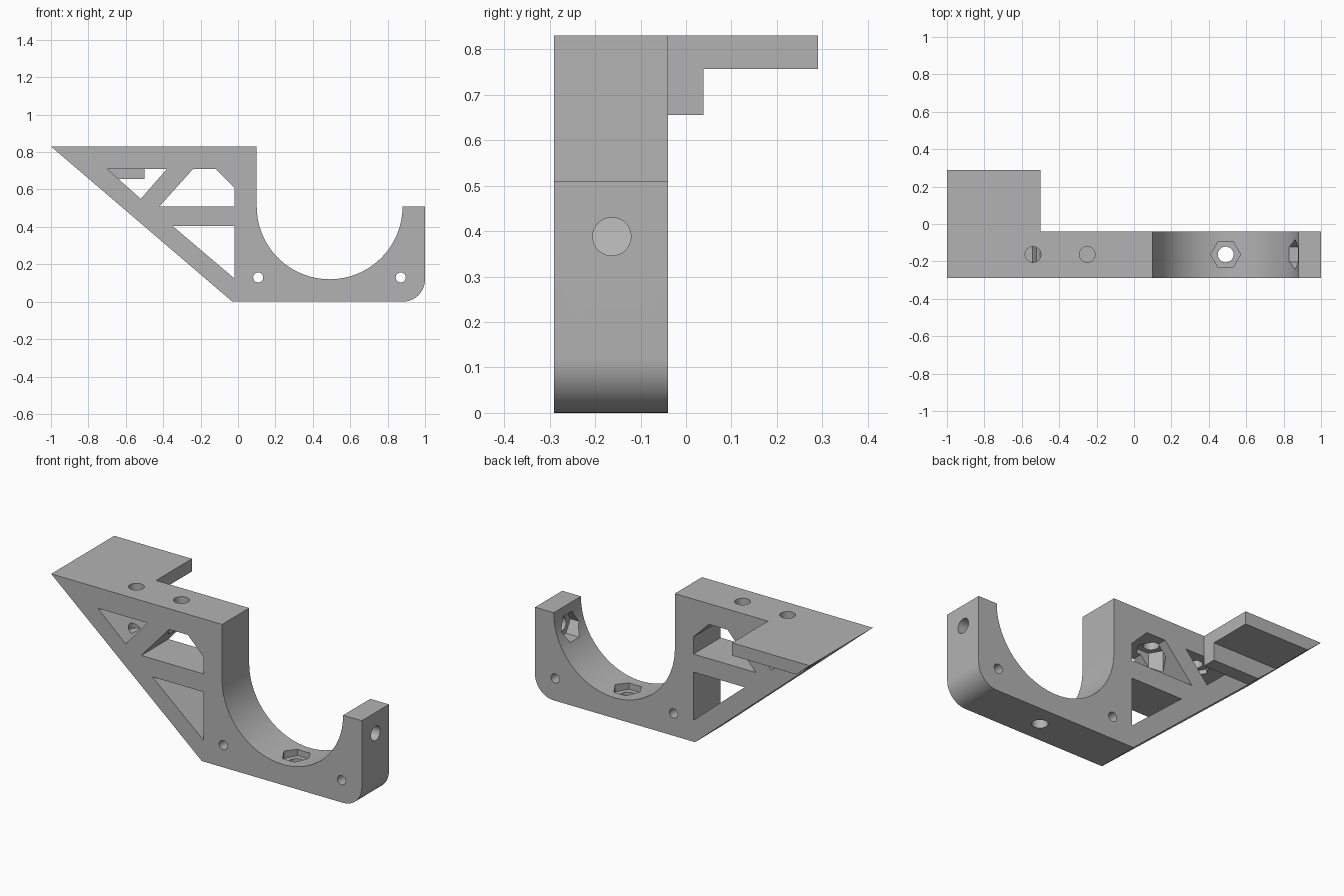
import bpy, bmesh
from math import sin, cos, pi

if "Cube" in bpy.data.objects:
    bpy.data.objects.remove(bpy.data.objects["Cube"], do_unlink=True)

grey = bpy.data.materials.new("plain grey")
grey.use_nodes = True
grey.diffuse_color = (0.45, 0.45, 0.45, 1)
grey.node_tree.nodes["Principled BSDF"].inputs["Base Color"].default_value = (0.45, 0.45, 0.45, 1)

# Where the 2D profile (u, v) and extrusion t land in space for each axis
AXES = {"x": lambda u, v, t: (t, u, v),
        "y": lambda u, v, t: (u, t, v),
        "z": lambda u, v, t: (u, v, t)}


def arc(cx, cy, r, start, end, steps):
    return [(cx + r * cos(start + (end - start) * i / steps),
             cy + r * sin(start + (end - start) * i / steps)) for i in range(steps + 1)]


def ngon(cx, cy, r, sides):
    return arc(cx, cy, r, 0, 2 * pi, sides)[:-1]


def prism(name, points, axis, lo, hi):
    """Extrude a flat profile along an axis."""
    bm = bmesh.new()
    rings = [[bm.verts.new(AXES[axis](u, v, t)) for u, v in points] for t in (lo, hi)]
    for ring in rings:
        bm.faces.new(ring)
    n = len(points)
    for i in range(n):
        j = (i + 1) % n
        bm.faces.new((rings[0][i], rings[0][j], rings[1][j], rings[1][i]))
    bmesh.ops.recalc_face_normals(bm, faces=bm.faces)
    mesh = bpy.data.meshes.new(name)
    bm.to_mesh(mesh)
    bm.free()
    mesh.materials.append(grey)
    obj = bpy.data.objects.new(name, mesh)
    bpy.context.collection.objects.link(obj)
    return obj


def select(obj):
    bpy.ops.object.select_all(action="DESELECT")
    obj.select_set(True)
    bpy.context.view_layer.objects.active = obj


def cut(target, points, axis, lo, hi):
    """Subtract a prism from the target."""
    cutter = prism("cutter", points, axis, lo, hi)
    cutter.hide_render = True
    mod = target.modifiers.new("cut", "BOOLEAN")
    mod.operation, mod.solver, mod.object = "DIFFERENCE", "EXACT", cutter
    select(target)
    bpy.ops.object.modifier_apply(modifier=mod.name)
    bpy.data.objects.remove(cutter, do_unlink=True)


FRONT, BACK, MID = -0.29, -0.04, -0.163
HOLE, NUT = 0.042, 0.08

# Bracket body: sloped arm, round cradle and rounded lower corner
outline = [(-1, 0.83), (0.1, 0.83)]
outline += arc(0.49, 0.51, 0.39, pi, 2 * pi, 48)
outline += [(1, 0.51)] + arc(0.88, 0.12, 0.12, 0, -pi / 2, 14) + [(-0.03, 0)]
body = prism("bracket_body", outline, "y", FRONT, BACK)

# Truss windows
windows = [
    [(-0.70, 0.71), (-0.38, 0.71), (-0.52, 0.55)],
    [(-0.24, 0.71), (-0.12, 0.71), (-0.02, 0.61), (-0.02, 0.51), (-0.42, 0.51)],
    [(-0.35, 0.405), (-0.02, 0.405), (-0.02, 0.125)],
]
for window in windows:
    cut(body, window, "y", -0.5, 0.5)

# Small cross holes through the cradle base
for x in (0.108, 0.87):
    cut(body, ngon(x, 0.13, 0.027, 24), "y", -0.5, 0.5)

# Top bolt holes with hexagonal nut pockets opening into the windows
for x, nut_low, hole_low in ((-0.54, 0.64, 0.57), (-0.25, 0.56, 0.6)):
    cut(body, ngon(x, MID, HOLE, 32), "z", hole_low, 0.9)
    cut(body, ngon(x, MID, NUT, 6), "z", nut_low, 0.735)

# Cradle bolt holes and nut pockets: one below, one at the side
cut(body, ngon(0.49, MID, HOLE, 32), "z", -0.1, 0.2)
cut(body, ngon(0.49, MID, NUT, 6), "z", 0.085, 0.3)
cut(body, ngon(MID, 0.388, HOLE, 32), "x", 0.75, 1.1)
cut(body, ngon(MID, 0.388, NUT, 6), "x", 0.7, 0.915)

# Rear tab with a thicker lip next to the body
tab = prism("rear_tab", [(-1, 0.83), (-0.5, 0.83), (-0.5, 0.655), (-0.795, 0.655)],
            "y", BACK, 0.29)
cut(tab, [(0.038, 0.5), (0.4, 0.5), (0.4, 0.756), (0.038, 0.756)], "x", -1.2, 0)

for obj in (body, tab):
    select(obj)
    bpy.ops.object.shade_smooth_by_angle(angle=pi / 6)
